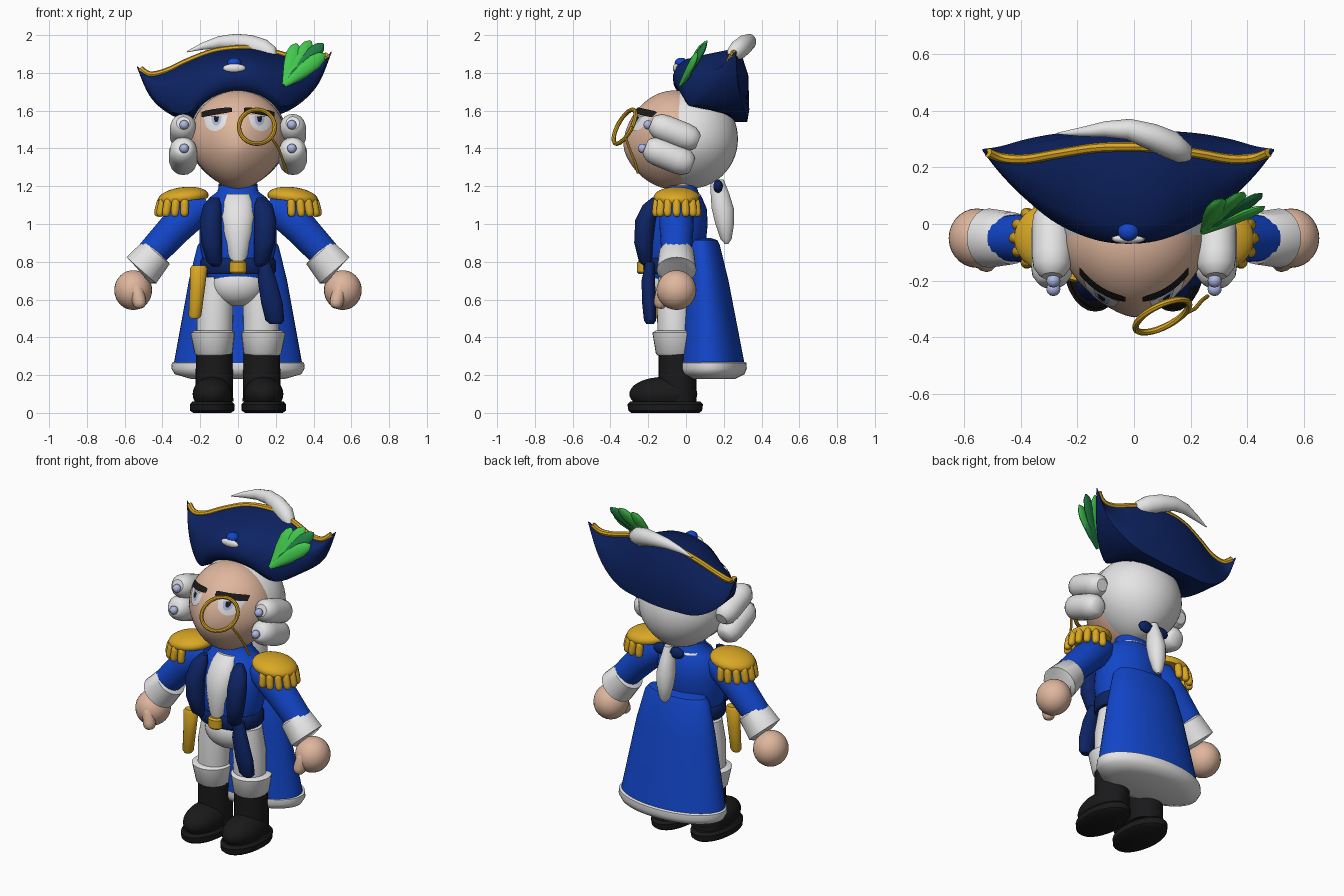
import bpy, math
from mathutils import Vector, Matrix
from mathutils.bvhtree import BVHTree

if "Cube" in bpy.data.objects:
    bpy.data.objects.remove(bpy.data.objects["Cube"])

COLS = dict(skin=(.74, .47, .34), white=(.78, .78, .78), blue=(.006, .06, .58), navy=(.004, .017, .125),
            gold=(.70, .39, .018), black=(.010, .010, .011), leaf_green=(.055, .58, .075),
            dark_green=(.015, .22, .06), pearl=(.42, .48, .75))
MATS = {}
for n, c in COLS.items():
    MATS[n] = bpy.data.materials.new(n)
    MATS[n].diffuse_color = (*c, 1)


def make(name, verts, faces, mat, angle=40):
    me = bpy.data.meshes.new(name)
    me.from_pydata([tuple(v) for v in verts], [], faces)
    me.materials.append(MATS[mat])
    ob = bpy.data.objects.new(name, me)
    bpy.context.collection.objects.link(ob)
    bpy.ops.object.select_all(action='DESELECT')
    ob.select_set(True)
    bpy.context.view_layer.objects.active = ob
    bpy.ops.object.mode_set(mode='EDIT')
    bpy.ops.mesh.select_all(action='SELECT')
    bpy.ops.mesh.normals_make_consistent(inside=False)
    bpy.ops.object.mode_set(mode='OBJECT')
    bpy.ops.object.shade_smooth_by_angle(angle=math.radians(angle))
    return ob


def skin_rings(name, rings, mat, angle=40):
    n = len(rings[0])
    faces = [(i * n + j, i * n + (j + 1) % n, (i + 1) * n + (j + 1) % n, (i + 1) * n + j)
             for i in range(len(rings) - 1) for j in range(n)]
    faces += [tuple(range(n)), tuple(range((len(rings) - 1) * n, len(rings) * n))]
    return make(name, [v for r in rings for v in r], faces, mat, angle)


def loft(name, rows, mat, n=28, angle=40):
    """Horizontal ellipses: (cx, cy, z, rx, ry)."""
    return skin_rings(name, [[(cx + rx * math.cos(2 * math.pi * k / n), cy + ry * math.sin(2 * math.pi * k / n), z)
                              for k in range(n)] for cx, cy, z, rx, ry in rows], mat, angle)


def tube(name, path, radii, mat, n=14, flat=1.0):
    """Round sweep along points; flat squashes the section."""
    P = [Vector(p) for p in path]
    rings = []
    for i, p in enumerate(P):
        t = (P[min(i + 1, len(P) - 1)] - P[max(i - 1, 0)]).normalized()
        a = t.cross(Vector((0, 1, 0)) if abs(t.y) < .8 else Vector((1, 0, 0))).normalized()
        b = t.cross(a)
        r = radii[i] if isinstance(radii, (list, tuple)) else radii
        rings.append([p + r * (math.cos(2 * math.pi * k / n) * a + flat * math.sin(2 * math.pi * k / n) * b)
                      for k in range(n)])
    return skin_rings(name, rings, mat)


def capsule(name, a, b, r, mat, end=.35, n=16):
    a, b = Vector(a), Vector(b)
    ts = (0, .04, .14, .3, .7, .86, .96, 1)
    rs = (end, .68, .92, 1, 1, .92, .68, end)
    return tube(name, [a.lerp(b, t) for t in ts], [r * k for k in rs], mat, n)


def ball(name, c, rad, mat, rot=Matrix(), shape=lambda p: p, seg=28, rows=18):
    rings = []
    for i in range(rows + 1):
        f = math.pi * min(max(i / rows, .004), .996)
        rings.append([Vector(c) + rot.to_3x3() @ Vector([q * s for q, s in zip(shape(Vector((
            math.sin(f) * math.cos(2 * math.pi * k / seg), math.sin(f) * math.sin(2 * math.pi * k / seg),
            math.cos(f)))), rad)]) for k in range(seg)])
    return skin_rings(name, rings, mat)


# Head: tapered face with a pointed front, and the wig behind it
def face_shape(p):
    x, y, z = p
    x *= 1 - .28 * max(-z, 0) ** 2
    if y < 0:
        x *= 1 - .14 * y * y
        y *= 1 + .12 * max(0, 1 - abs(z + .2)) * (1 - min(1, abs(x) * 1.5))
    return Vector((x, y, z))


face = ball("face", (0, -.06, 1.445), (.255, .245, .262), 'skin', shape=face_shape, seg=48, rows=32)
ball("wig", (0, .025, 1.45), (.262, .25, .262), 'white', shape=lambda p: Vector(
    (p.x * (1 - .22 * max(-p.z, 0) ** 2), p.y, p.z)), seg=40, rows=26)
tree = BVHTree.FromPolygons([v.co for v in face.data.vertices], [p.vertices[:] for p in face.data.polygons])


def patch(name, xs, lo, hi, mat, off, rows=4):
    """Thin plate draped over the face between two height curves."""
    V, n = [], len(xs)
    for j in range(rows + 1):
        for x, a, b in zip(xs, lo, hi):
            hit, nor, _, _ = tree.ray_cast(Vector((x, -2, a + (b - a) * j / rows)), Vector((0, 1, 0)))
            V.append(hit + Vector((0, -off, 0)) + nor * off * (1 if nor.y < 0 else -1) * .5)
    make(name, V, [(j * n + i, j * n + i + 1, (j + 1) * n + i + 1, (j + 1) * n + i)
                   for j in range(rows) for i in range(n - 1)], mat)


U = [i / 10 for i in range(11)]
for s, side in ((-1, "left"), (1, "right")):
    arc = [math.sqrt(max(0, 1 - (2 * u - 1) ** 2)) for u in U]
    ex = [s * (.055 + .125 * u) for u in U]
    top = [1.578 - .012 * u for u in U]
    patch("eye_" + side, ex, [t - .005 - .075 * a for t, a in zip(top, arc)], top, 'white', .004)
    patch("iris_" + side, [s * (.085 + .055 * u) for u in U], [1.565 - .045 * a for a in arc], [1.57] * 11, 'pearl', .006)
    patch("pupil_" + side, [s * (.10 + .026 * u) for u in U], [1.56 - .022 * a for a in arc], [1.568] * 11, 'black', .008)
    patch("brow_" + side, [s * (.03 + .16 * u) for u in U], [1.592 - .028 * u for u in U],
          [1.612 + .008 * a - .022 * u for a, u in zip(arc, U)], 'black', .007)
    # Side curls with pearls
    for z, y, r in ((1.485, -.06, .072), (1.36, -.09, .076)):
        capsule("curl_" + side, (s * .29, y - .125, z + .05), (s * .29, y + .125, z - .05), r, 'white', .5, 18)
        ball("pearl_" + side, (s * .285, y - .14, z + .04), (.025,) * 3, 'pearl', seg=12, rows=8)

# Monocle with cord
C = Vector((.1, -.325, 1.515))
A, B = Vector((.095, .04, 0)), Vector((.0, .042, .09))
ring = [C + A * math.cos(t) + B * math.sin(t) for t in [2 * math.pi * i / 36 for i in range(37)]]
tube("monocle_rim", ring, .0115, 'gold', 8)
tube("monocle_cord", [(.175, -.32, 1.46), (.215, -.30, 1.40), (.24, -.27, 1.33), (.26, -.255, 1.27)], .007, 'gold', 8)

# Cocked hat: cross-sections lofted along x
HALF = [(0, 1.71, 1.925, -.07, .285, .335, 1.545), (.12, 1.685, 1.915, -.055, .28, .33, 1.55),
        (.25, 1.605, 1.875, 0, .257, .32, 1.565), (.36, 1.635, 1.832, .085, .235, .30, 1.62),
        (.45, 1.73, 1.822, .175, .237, .275, 1.715), (.515, 1.87, 1.875, .258, .262, .265, 1.868)]
ROWS = [(-r[0], *r[1:]) for r in HALF[:0:-1]] + HALF


def tilt(x, y, z):
    return Vector((x - .02, y, z + .075 * x))


def catmull(i, t):
    p = [ROWS[min(max(i + k, 0), len(ROWS) - 1)] for k in (-1, 0, 1, 2)]
    return [.5 * (2 * b + (c - a) * t + (2 * a - 5 * b + 4 * c - d) * t * t + (3 * b - a - 3 * c + d) * t ** 3)
            for a, b, c, d in zip(*p)]


stations = [catmull(i, k / 5) for i in range(len(ROWS) - 1) for k in range(5)] + [ROWS[-1]]
rings, ridge = [], []
for x, zf, zr, yf, yr, yb, zb in stations:
    w, h = max((yr - yf) / .355, .01), zr - zf
    sec = [(yf + .03 * w, zf), (yf + .004 * w, zf + .15 * h), (yf, zf + .35 * h), (yf + .02 * w, zf + .58 * h),
           (yf + .07 * w, zf + .75 * h), (yf + .19 * w, zf + .88 * h), (yr - .03 * w, zr), (yr, zr),
           ((yr + yb) / 2 + .02 * w, (zr + zb) / 2 + .05 * w), (yb, zb + .06 * w), (yb - .01 * w, zb), (yb - .08 * w, zb)]
    rings.append([tilt(x, y, z) for y, z in sec])
    ridge.append(tilt(x, yr - .012 * w, zr + .004))
skin_rings("hat", rings, 'navy', 50)
tube("hat_trim", ridge[2:-2], .017, 'gold', 8)
ball("hat_badge", (-.02, -.052, 1.825), (.06, .018, .024), 'white', seg=16, rows=10)
ball("hat_button", (-.02, -.025, 1.852), (.037, .035, .028), 'blue', seg=16, rows=10)

# Plume and leaf spray
tube("plume", [(.19, .235, 1.885), (.175, .25, 1.9), (.13, .28, 1.925), (.06, .31, 1.95), (-.02, .335, 1.965),
               (-.1, .335, 1.962), (-.19, .325, 1.94), (-.27, .32, 1.912)],
     [.02, .043, .055, .052, .042, .032, .018, .003], 'white', 14, .9)
for i, (tx, ty, tz, m) in enumerate(((.31, .10, 1.955, 'leaf_green'), (.385, .13, 1.97, 'leaf_green'),
                                     (.45, .12, 1.955, 'dark_green'), (.46, .08, 1.90, 'leaf_green'),
                                     (.38, .045, 1.835, 'dark_green'))):
    a, b = Vector((.245, -.015, 1.735)), Vector((tx, ty, tz))
    tube("leaf_%d" % i, [a.lerp(b, t) + Vector((0, -.012 - .006 * (i % 2), 0)) for t in (0, .25, .5, .75, .92, 1)],
         [.012, .024, .036, .04, .028, .006], m, 10, .4)

# Neck, torso, waist
loft("neck", [(0, -.02, 1.1, .08, .07), (0, -.02, 1.25, .09, .075)], 'skin')
loft("coat_body", [(0, -.07, .71, .16, .12), (0, -.07, .8, .185, .145), (0, -.06, .9, .205, .165),
                   (0, -.05, 1.0, .205, .165), (0, -.04, 1.08, .195, .15), (0, -.03, 1.14, .15, .115),
                   (0, -.025, 1.17, .11, .09), (0, -.025, 1.205, .10, .08)], 'blue', 36)
loft("collar_frill", [(0, -.025, 1.148, .134, .108), (0, -.025, 1.158, .124, .10)], 'white')
loft("waistcoat", [(0, -.17, .77, .04, .06), (0, -.18, .84, .06, .066), (0, -.18, .95, .08, .068),
                   (0, -.175, 1.04, .086, .06), (0, -.14, 1.12, .075, .045), (0, -.11, 1.16, .06, .03)], 'white')
loft("sash", [(0, -.07, .735, .19, .15), (0, -.07, .75, .20, .16), (0, -.07, .805, .20, .16), (0, -.07, .82, .19, .15)], 'navy', 36)
loft("buckle", [(0, -.225, .735, .035, .025), (0, -.225, .745, .045, .035), (0, -.225, .795, .045, .035),
                (0, -.225, .805, .035, .025)], 'gold', 12)
loft("sash_tail", [(.20, -.19, .47, .03, .02), (.195, -.19, .49, .05, .033), (.18, -.195, .58, .057, .038),
                   (.155, -.20, .70, .05, .036), (.14, -.19, .80, .03, .025)], 'navy', 18)
loft("scabbard", [(-.23, -.17, .50, .022, .02), (-.228, -.17, .515, .034, .028), (-.215, -.17, .66, .04, .032),
                  (-.208, -.17, .765, .046, .036), (-.207, -.17, .78, .036, .028)], 'gold', 16)

# Coat skirt with a pale hem
loft("coat_skirt", [(0, .085, .925, .10, .05), (0, .085, .915, .19, .08), (0, .085, .885, .215, .095),
                    (0, .10, .70, .26, .125), (0, .125, .26, .34, .185)], 'blue', 48, 35)
loft("skirt_hem", [(0, .13, .18, .25, .13), (0, .13, .205, .335, .18), (0, .13, .235, .353, .192),
                   (0, .13, .265, .35, .19), (0, .13, .272, .33, .175)], 'white', 48, 50)

# Ponytail and bow
loft("ponytail", [(0, .215, .895, .012, .01), (0, .212, .92, .032, .03), (0, .205, 1.0, .05, .05),
                  (0, .195, 1.08, .055, .06), (0, .18, 1.16, .042, .05), (0, .165, 1.235, .025, .035)], 'white', 18)
ball("bow_knot", (0, .175, 1.195), (.035, .034, .038), 'navy', seg=16, rows=10)

# Breeches
ball("breeches_seat", (0, -.085, .685), (.15, .115, .12), 'white')
for s, side in ((-1, "left"), (1, "right")):
    ball("bow_loop_" + side, (s * .055, .17, 1.2), (.05, .025, .035), 'navy', seg=16, rows=10)
    loft("lapel_" + side, [(s * .115, -.20, .775, .02, .02), (s * .125, -.215, .80, .04, .035),
                           (s * .14, -.225, .90, .055, .05), (s * .145, -.215, 1.02, .058, .055),
                           (s * .135, -.185, 1.1, .048, .045), (s * .125, -.16, 1.14, .025, .02)], 'navy', 18)
    # Leg, knee cuff, boot
    loft("thigh_" + side, [(s * .125, -.06, .40, .095, .09), (s * .12, -.06, .58, .095, .095),
                           (s * .11, -.06, .72, .08, .085)], 'white')
    loft("knee_cuff_" + side, [(s * .13, -.055, .305, .09, .095), (s * .13, -.055, .315, .10, .105),
                               (s * .135, -.06, .425, .117, .118), (s * .13, -.06, .435, .10, .10)], 'white')
    loft("boot_shaft_" + side, [(s * .125, -.045, .06, .10, .10), (s * .125, -.045, .32, .098, .10)], 'black')
    ball("boot_foot_" + side, (s * .135, -.12, .10), (.105, .18, .09), 'black',
         shape=lambda p: Vector((p.x, p.y, max(p.z, -.5))))
    loft("boot_sole_" + side, [(s * .137, -.11, 0, .10, .18), (s * .137, -.11, .012, .118, .195),
                               (s * .137, -.11, .045, .118, .20), (s * .137, -.11, .06, .105, .185)], 'black')
    # Arm, cuff, hand
    tube("sleeve_" + side, [(s * .16, -.05, 1.10), (s * .22, -.05, 1.08), (s * .33, -.05, .98), (s * .46, -.05, .84)],
         [.06, .092, .09, .08], 'blue', 20)
    tube("cuff_" + side, [(s * .425, -.05, .855), (s * .432, -.05, .848), (s * .512, -.05, .755), (s * .52, -.05, .748)],
         [.08, .093, .105, .085], 'white', 20)
    ball("hand_" + side, (s * .555, -.05, .65), (.10, .105, .105), 'skin')
    capsule("thumb_" + side, (s * .545, -.115, .685), (s * .515, -.14, .555), .037, 'skin', .4, 12)
    # Epaulette with a tassel fringe on its outer rim
    ball("epaulette_" + side, (s * .29, -.05, 1.14), (.135, .122, .055), 'gold',
         Matrix.Rotation(s * .12, 4, 'Y'), lambda p: Vector((p.x, p.y, max(p.z, -.35))))
    for k in range(9):
        a = math.radians(-100 + 25 * k)
        c, d = math.cos(a), math.sin(a)
        capsule("tassel_" + side, (s * (.30 + .105 * c), -.05 + .105 * d, 1.135),
                (s * (.305 + .122 * c), -.05 + .115 * d, 1.04), .022, 'gold', .45, 10)

for m in bpy.data.materials:
    if m.users and not m.is_grease_pencil:
        m.use_nodes = True
        m.node_tree.nodes["Principled BSDF"].inputs["Base Color"].default_value = m.diffuse_color
